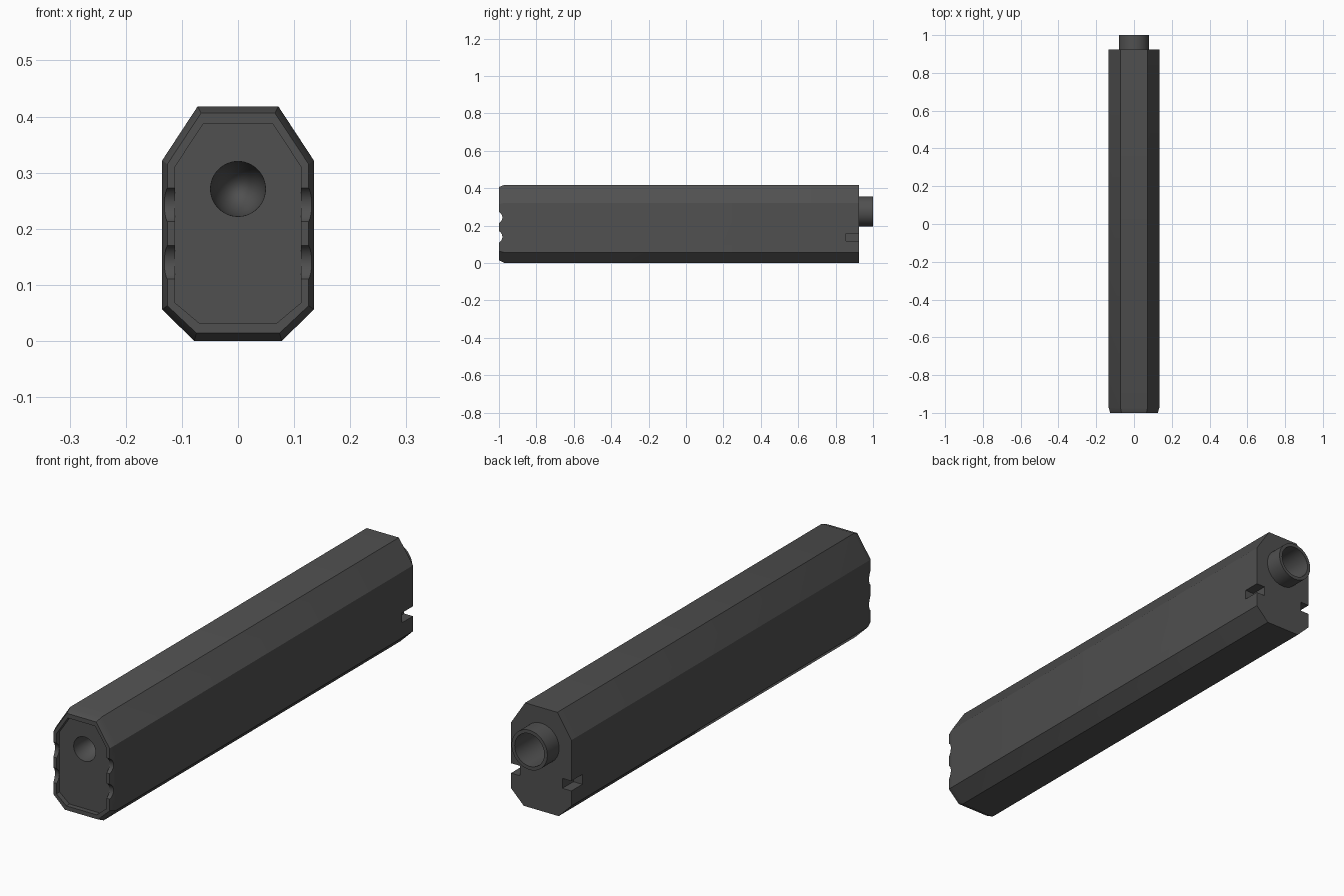
import bpy, bmesh, math
from mathutils import Matrix

cube = bpy.data.objects.get("Cube")
if cube:
    bpy.data.objects.remove(cube, do_unlink=True)

metal = bpy.data.materials.new("dark_grey_metal")
metal.use_nodes = True
grey = (0.08, 0.08, 0.08, 1)
metal.diffuse_color = grey
metal.node_tree.nodes["Principled BSDF"].inputs["Base Color"].default_value = grey


def make_object(name, bm):
    bmesh.ops.recalc_face_normals(bm, faces=bm.faces[:])
    mesh = bpy.data.meshes.new(name)
    bm.to_mesh(mesh)
    bm.free()
    mesh.materials.append(metal)
    obj = bpy.data.objects.new(name, mesh)
    bpy.context.collection.objects.link(obj)
    return obj


def loft(name, sections):
    """Loft symmetric half-profiles (x, z) placed along y, capped at both ends."""
    bm = bmesh.new()
    rings = []
    for y, half in sections:
        outline = half + [(-x, z) for x, z in reversed(half)]
        rings.append([bm.verts.new((x, y, z)) for x, z in outline])
    for a, b in zip(rings, rings[1:]):
        for i in range(len(a)):
            j = (i + 1) % len(a)
            bm.faces.new((a[i], a[j], b[j], b[i]))
    bm.faces.new(rings[0])
    bm.faces.new(rings[-1])
    return make_object(name, bm)


def cylinder(name, radius, length, centre, axis):
    bm = bmesh.new()
    turn = Matrix.Rotation(math.pi / 2, 4, "Y" if axis == "x" else "X")
    bmesh.ops.create_cone(bm, cap_ends=True, segments=48, radius1=radius,
                          radius2=radius, depth=length,
                          matrix=Matrix.Translation(centre) @ turn)
    return make_object(name, bm)


def box(name, size, centre):
    bm = bmesh.new()
    bmesh.ops.create_cube(bm, size=1, matrix=Matrix.Translation(centre)
                          @ Matrix.Diagonal((*size, 1)))
    return make_object(name, bm)


def cut(target, cutter):
    mod = target.modifiers.new(cutter.name, "BOOLEAN")
    mod.operation = "DIFFERENCE"
    mod.solver = "EXACT"
    mod.object = cutter
    bpy.context.view_layer.objects.active = target
    bpy.ops.object.modifier_apply(modifier=mod.name)
    bpy.data.objects.remove(cutter, do_unlink=True)


# Eight-sided body with a chamfered, recessed front end
outer = [(0.072, 0.418), (0.135, 0.322), (0.135, 0.056), (0.078, 0.0)]
bevel = [(0.066, 0.406), (0.126, 0.315), (0.126, 0.063), (0.074, 0.014)]
inner = [(0.061, 0.388), (0.112, 0.311), (0.112, 0.068), (0.068, 0.031)]
body = loft("body", [(0.925, outer), (-0.97, outer), (-1, bevel),
                     (-1, inner), (-0.98, inner)])

# Scallops across the front rim
for z in (0.243, 0.14):
    cut(body, cylinder("scallop", 0.034, 0.4, (0, -1.016, z), "x"))

# Rounded bore in the front face
bm = bmesh.new()
bmesh.ops.create_uvsphere(bm, u_segments=48, v_segments=24, radius=0.049,
                          matrix=Matrix.Translation((0, -0.98, 0.271))
                          @ Matrix.Diagonal((1, 2, 1, 1)))
cut(body, make_object("bore", bm))

# Side slots at the rear
for side in (-1, 1):
    cut(body, box("slot", (0.08, 0.14, 0.04), (side * 0.135, 0.925, 0.137)))

# Rear collar, open at the back, with the socket running into the body
collar = cylinder("rear_collar", 0.08, 0.085, (0, 0.9575, 0.275), "y")
for part in (body, collar):
    cut(part, cylinder("socket", 0.066, 0.2, (0, 0.95, 0.275), "y"))

for obj in (body, collar):
    bpy.ops.object.select_all(action="DESELECT")
    obj.select_set(True)
    bpy.context.view_layer.objects.active = obj
    bpy.ops.object.shade_smooth_by_angle(angle=math.radians(25))
